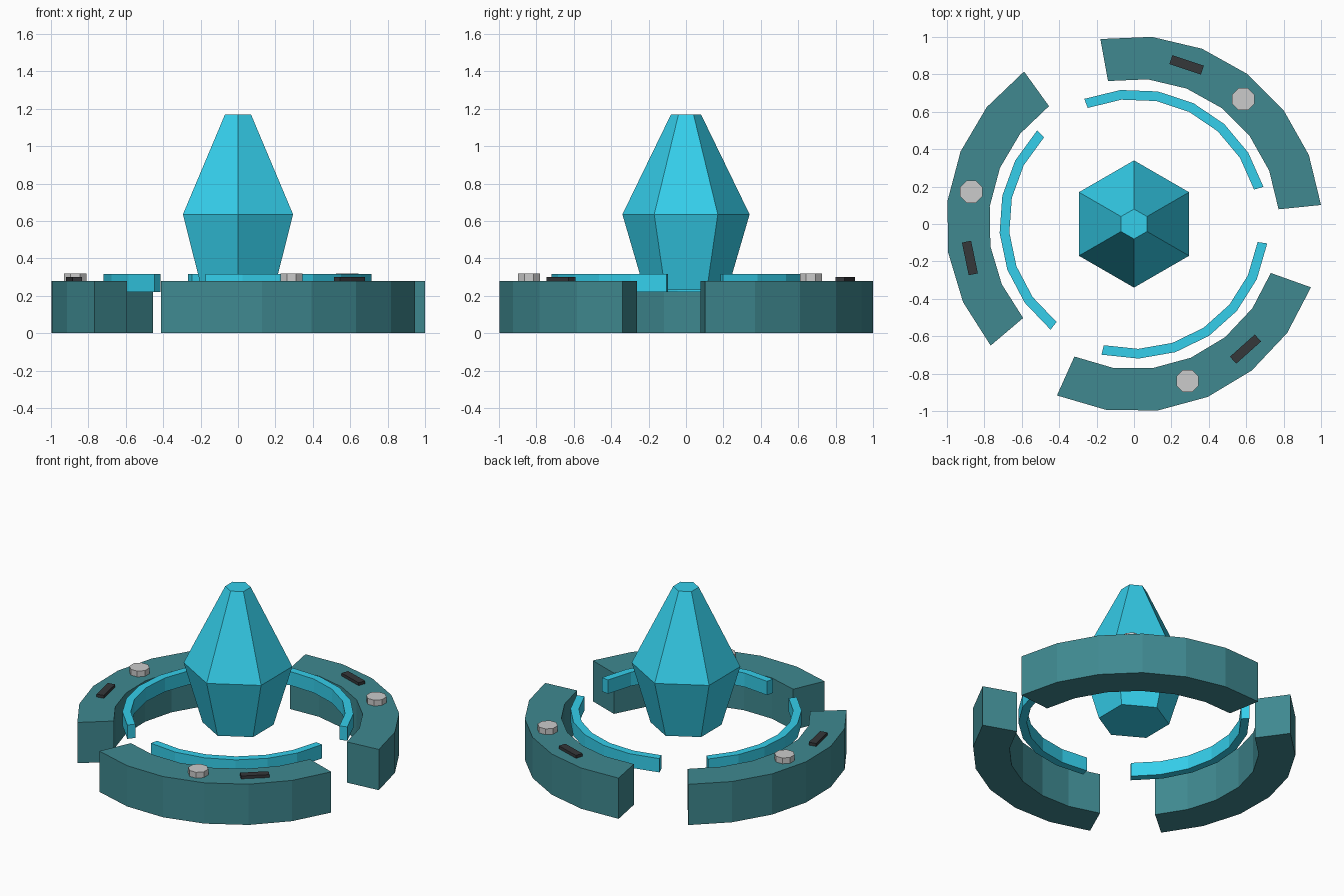
import bpy, bmesh
from math import radians, cos, sin, pi

if "Cube" in bpy.data.objects:
    bpy.data.objects.remove(bpy.data.objects["Cube"])


def material(name, rgb):
    m = bpy.data.materials.new(name)
    m.diffuse_color = (*rgb, 1)
    m.use_nodes = True
    m.node_tree.nodes["Principled BSDF"].inputs["Base Color"].default_value = m.diffuse_color
    return m


TEAL = material("teal_stone", (0.05, 0.25, 0.28))
CYAN = material("cyan_glow", (0.035, 0.62, 0.83))
DARK = material("dark_metal", (0.035, 0.038, 0.042))


def loft(name, rings, mat=None, closed=False):
    """Join equal-length rings of points with quads and cap the ends."""
    bm = bmesh.new()
    loops = [[bm.verts.new(p) for p in ring] for ring in rings]
    n = len(loops[0])
    for a, b in zip(loops, loops[1:]):
        for i in range(n):
            j = (i + 1) % n
            bm.faces.new((a[i], a[j], b[j], b[i]))
    bm.faces.new(loops[0])
    bm.faces.new(loops[-1])
    bmesh.ops.recalc_face_normals(bm, faces=bm.faces)
    mesh = bpy.data.meshes.new(name)
    bm.to_mesh(mesh)
    bm.free()
    obj = bpy.data.objects.new(name, mesh)
    bpy.context.collection.objects.link(obj)
    if mat:
        mesh.materials.append(mat)
    return obj


def arc(name, r0, r1, z0, z1, start, end, mat, steps=6):
    """Rectangular section swept along a faceted arc."""
    rings = []
    for k in range(steps + 1):
        a = radians(start + (end - start) * k / steps)
        rings.append([(r * cos(a), r * sin(a), z)
                      for r, z in ((r0, z0), (r1, z0), (r1, z1), (r0, z1))])
    return loft(name, rings, mat)


def prism(name, sides, profile, turn, centre=(0, 0), mat=None):
    """Stack of regular polygons given as (radius, z) pairs."""
    return loft(name, [[(centre[0] + r * cos(turn + 2 * pi * i / sides),
                         centre[1] + r * sin(turn + 2 * pi * i / sides), z)
                        for i in range(sides)] for r, z in profile], mat)


# Floating six-sided crystal
prism("crystal", 6, [(0.222, 0.23), (0.34, 0.635), (0.08, 1.17)], pi / 2, mat=CYAN)

# Three base segments, each with a glowing inner strip, a bolt and a slot bar
for k in range(3):
    t = 120 * k
    arc(f"base_segment_{k + 1}", 0.777, 1.005, 0, 0.28, t + 5.8, t + 100.3, TEAL)
    arc(f"glow_strip_{k + 1}", 0.668, 0.72, 0.22, 0.315, t + 16, t + 111.7, CYAN)

    a = radians(t + 48.8)
    prism(f"bolt_{k + 1}", 8, [(0.064, 0.27), (0.064, 0.32)], pi / 8,
          (0.887 * cos(a), 0.887 * sin(a)))

    a = radians(t + 71.7)
    bpy.ops.mesh.primitive_cube_add(size=1, location=(0.896 * cos(a), 0.896 * sin(a), 0.285),
                                    rotation=(0, 0, a))
    bar = bpy.context.object
    bar.name = f"slot_bar_{k + 1}"
    bar.scale = (0.05, 0.178, 0.03)
    bar.data.materials.append(DARK)
